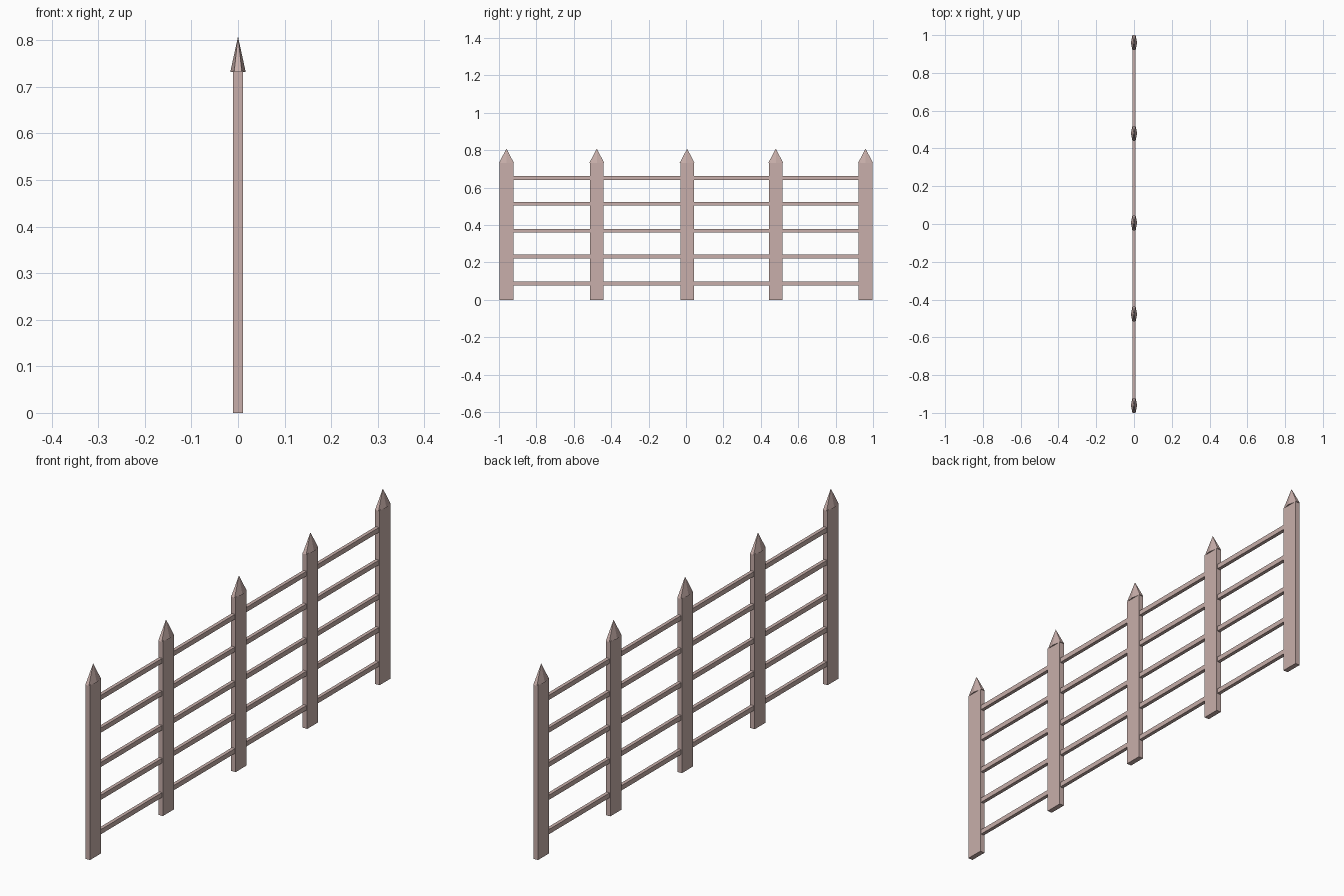
import bpy, bmesh, math
from mathutils import Matrix

if "Cube" in bpy.data.objects:
    bpy.data.objects.remove(bpy.data.objects["Cube"])

wood = bpy.data.materials.new("dusty pink paint")
wood.diffuse_color = (0.58, 0.43, 0.405, 1)
wood.use_nodes = True
wood.node_tree.nodes["Principled BSDF"].inputs["Base Color"].default_value = wood.diffuse_color


def finish(bm, name):
    me = bpy.data.meshes.new(name)
    bm.to_mesh(me)
    bm.free()
    me.materials.append(wood)
    ob = bpy.data.objects.new(name, me)
    bpy.context.collection.objects.link(ob)
    return ob


def box(name, centre, size):
    bm = bmesh.new()
    m = Matrix.Translation(centre) @ Matrix.Diagonal((*size, 1))
    bmesh.ops.create_cube(bm, size=1, matrix=m)
    return finish(bm, name)


def spike(name, y, z0, z1, rx, ry):
    # flattened six-sided cone, flat sides towards the ends of the fence
    bm = bmesh.new()
    m = (Matrix.Translation((0, y, (z0 + z1) / 2))
         @ Matrix.Diagonal((rx, ry / math.sin(math.pi / 3), 1, 1))
         @ Matrix.Rotation(math.pi / 2, 4, 'Z'))
    bmesh.ops.create_cone(bm, cap_ends=True, segments=6, radius1=1, radius2=0,
                          depth=z1 - z0, matrix=m)
    return finish(bm, name)


# posts with pointed caps
posts = [-0.96, -0.477, 0.006, 0.48, 0.96]
for i, y in enumerate(posts):
    box(f"post_{i + 1}", (0, y, 0.367), (0.021, 0.073, 0.734))
    spike(f"post_cap_{i + 1}", y, 0.732, 0.808, 0.0165, 0.04)

# horizontal rails
for i, z in enumerate([0.088, 0.232, 0.37, 0.514, 0.651]):
    box(f"rail_{i + 1}", (0, 0, z), (0.015, 1.92, 0.02))
